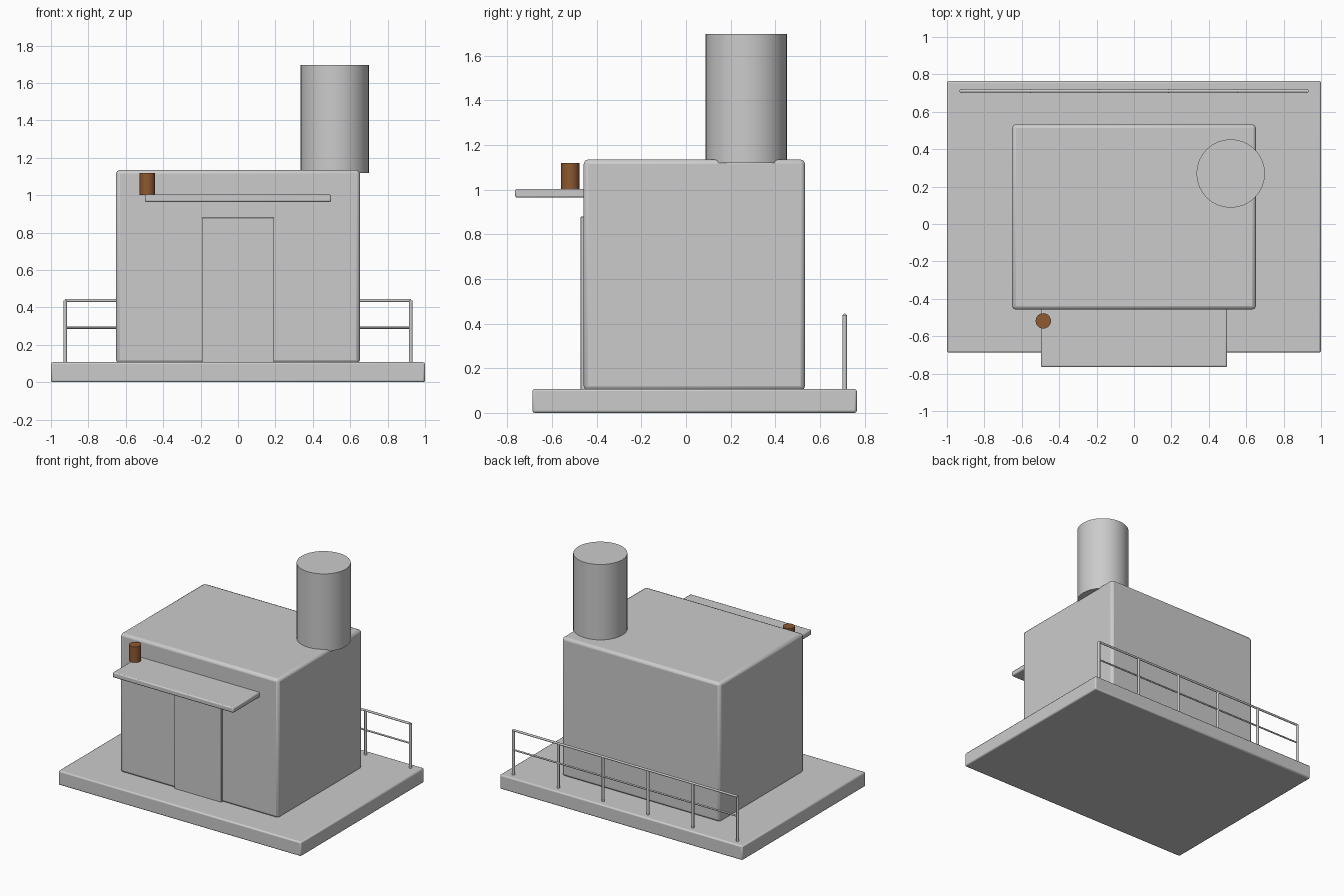
import bpy
from mathutils import Vector

if "Cube" in bpy.data.objects:
    bpy.data.objects.remove(bpy.data.objects["Cube"])


def box(name, lo, hi, bevel=0.0):
    lo, hi = Vector(lo), Vector(hi)
    bpy.ops.mesh.primitive_cube_add(size=1, location=(lo + hi) / 2)
    ob = bpy.context.object
    ob.name = name
    ob.scale = hi - lo
    bpy.ops.object.transform_apply(location=False, rotation=False, scale=True)
    if bevel:
        mod = ob.modifiers.new("Bevel", 'BEVEL')
        mod.width = bevel
        mod.segments = 2
        bpy.ops.object.shade_smooth_by_angle()
    return ob


def rod(name, a, b, radius, sides):
    a, b = Vector(a), Vector(b)
    d = b - a
    bpy.ops.mesh.primitive_cylinder_add(
        vertices=sides, radius=radius, depth=d.length, location=(a + b) / 2,
        rotation=d.to_track_quat('Z', 'Y').to_euler())
    ob = bpy.context.object
    ob.name = name
    bpy.ops.object.shade_smooth_by_angle()
    return ob


# Platform, hut, door and canopy
box("platform", (-1, -0.688, 0), (1, 0.765, 0.107), 0.01)
box("hut_body", (-0.652, -0.458, 0.1), (0.652, 0.533, 1.135), 0.02)
box("door", (-0.193, -0.472, 0.105), (0.193, -0.44, 0.88), 0.003)
box("canopy", (-0.498, -0.765, 0.964), (0.498, -0.45, 1.003), 0.008)

# Roof tank
rod("roof_tank", (0.517, 0.27, 1.12), (0.517, 0.27, 1.697), 0.183, 32)

# Rusty canister standing on the canopy
can = rod("canister", (-0.485, -0.518, 1.0), (-0.485, -0.518, 1.12), 0.041, 24)
rust = bpy.data.materials.new("rust")
rust.diffuse_color = (0.27, 0.1, 0.03, 1)
rust.use_nodes = True
rust.node_tree.nodes["Principled BSDF"].inputs["Base Color"].default_value = rust.diffuse_color
can.data.materials.append(rust)

# Rear railing
RAIL_Y, HALF, POSTS = 0.711, 0.924, 6
for i in range(POSTS):
    x = -HALF + 2 * HALF * i / (POSTS - 1)
    rod(f"railing_post_{i + 1}", (x, RAIL_Y, 0.1), (x, RAIL_Y, 0.438), 0.01, 12)
for label, z, r in (("top", 0.437, 0.008), ("middle", 0.291, 0.006)):
    rod(f"railing_{label}_bar", (-HALF, RAIL_Y, z), (HALF, RAIL_Y, z), r, 12)
